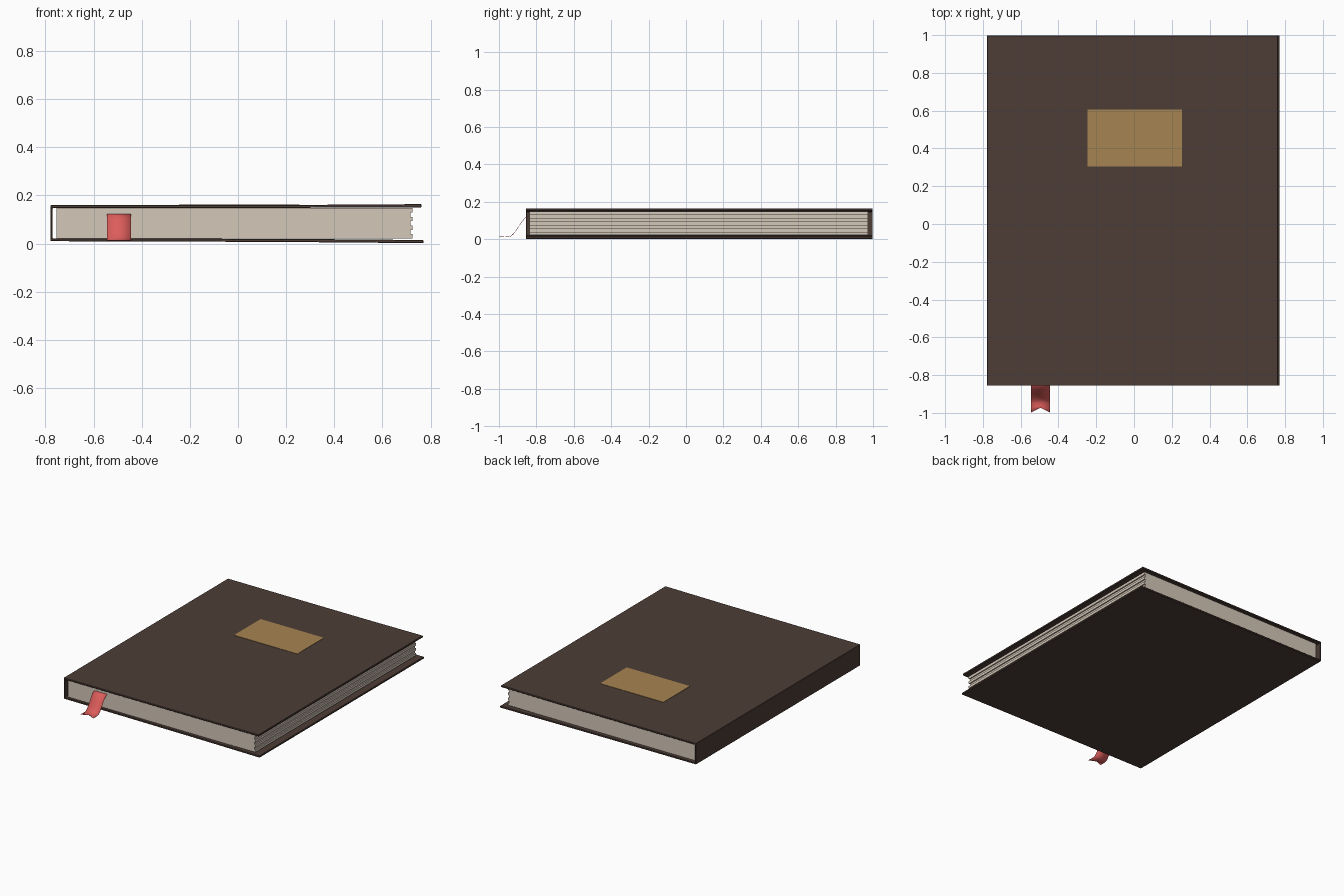
import bpy, bmesh, math

if "Cube" in bpy.data.objects:
    bpy.data.objects.remove(bpy.data.objects["Cube"])


def material(name, rgb):
    m = bpy.data.materials.new(name)
    m.diffuse_color = (*rgb, 1)
    m.use_nodes = True
    m.node_tree.nodes["Principled BSDF"].inputs["Base Color"].default_value = m.diffuse_color
    return m


def finish(name, bm, mat):
    bmesh.ops.recalc_face_normals(bm, faces=bm.faces)
    me = bpy.data.meshes.new(name)
    bm.to_mesh(me)
    bm.free()
    ob = bpy.data.objects.new(name, me)
    bpy.context.collection.objects.link(ob)
    me.materials.append(mat)
    return ob


def extrude_profile(name, pts, y0, y1, mat):
    """Extrude an x-z outline along y."""
    bm = bmesh.new()
    face = bm.faces.new([bm.verts.new((x, y0, z)) for x, z in pts])
    new = bmesh.ops.extrude_face_region(bm, geom=[face])["geom"]
    verts = [v for v in new if isinstance(v, bmesh.types.BMVert)]
    bmesh.ops.translate(bm, verts=verts, vec=(0, y1 - y0, 0))
    return finish(name, bm, mat)


brown = material("brown_cloth", (0.075, 0.047, 0.038))
paper = material("paper", (0.66, 0.57, 0.48))
gold = material("dull_gold", (0.38, 0.23, 0.085))
red = material("red_ribbon", (0.72, 0.11, 0.105))

# Case: bottom board, spine and top board in one wrap, boards opening slightly
outer = [(0.77, 0.002), (0.3, 0.006), (-0.3, 0.009), (-0.778, 0.01),
         (-0.778, 0.16), (-0.3, 0.16), (0.3, 0.161), (0.762, 0.164)]
inner = [(0.762, 0.151), (0.3, 0.149), (-0.3, 0.148), (-0.77, 0.148),
         (-0.77, 0.022), (-0.3, 0.021), (0.3, 0.019), (0.77, 0.015)]
case = extrude_profile("cover_case", outer + inner, -0.856, 0.998, brown)
bev = case.modifiers.new("soft_edges", "BEVEL")
bev.width = 0.002
bev.segments = 1
bev.limit_method = "ANGLE"
bev.angle_limit = math.radians(40)

# Page block with a stepped fore-edge made of loose leaves
leaves = 7
z0, z1 = 0.0215, 0.1475
edge = []
for i in range(leaves):
    x = 0.725 if i % 2 == 0 else 0.716
    edge += [(x, z0 + (z1 - z0) * i / leaves), (x, z0 + (z1 - z0) * (i + 1) / leaves)]
extrude_profile("page_block", [(-0.755, z0)] + edge + [(-0.755, z1)], -0.838, 0.972, paper)

# Label plate on the front board
bm = bmesh.new()
bmesh.ops.create_cube(bm, size=1)
bmesh.ops.scale(bm, vec=(0.5, 0.3, 0.004), verts=bm.verts)
bmesh.ops.translate(bm, vec=(0.005, 0.455, 0.161), verts=bm.verts)
finish("label_plate", bm, gold)

# Ribbon bookmark: S-curve drooping out of the pages, swallow-tail end
bm = bmesh.new()
rows = []
steps = 12
path = [(-0.80, 0.122)]
for i in range(steps + 1):
    t = i / steps
    path.append((-0.84 - 0.11 * t, 0.013 + 0.109 * (0.5 + 0.5 * math.cos(math.pi * t))))
path += [(-0.972, 0.012), (-0.998, 0.014)]
for k, (y, z) in enumerate(path):
    mid = y + (0.025 if k == len(path) - 1 else 0)
    rows.append([bm.verts.new(p) for p in ((-0.545, y, z), (-0.495, mid, z), (-0.445, y, z))])
for a, b in zip(rows, rows[1:]):
    for j in range(2):
        bm.faces.new((a[j], b[j], b[j + 1], a[j + 1]))
ribbon = finish("bookmark_ribbon", bm, red)
sol = ribbon.modifiers.new("thickness", "SOLIDIFY")
sol.thickness = 0.002
sol.offset = 0
for p in ribbon.data.polygons:
    p.use_smooth = True
